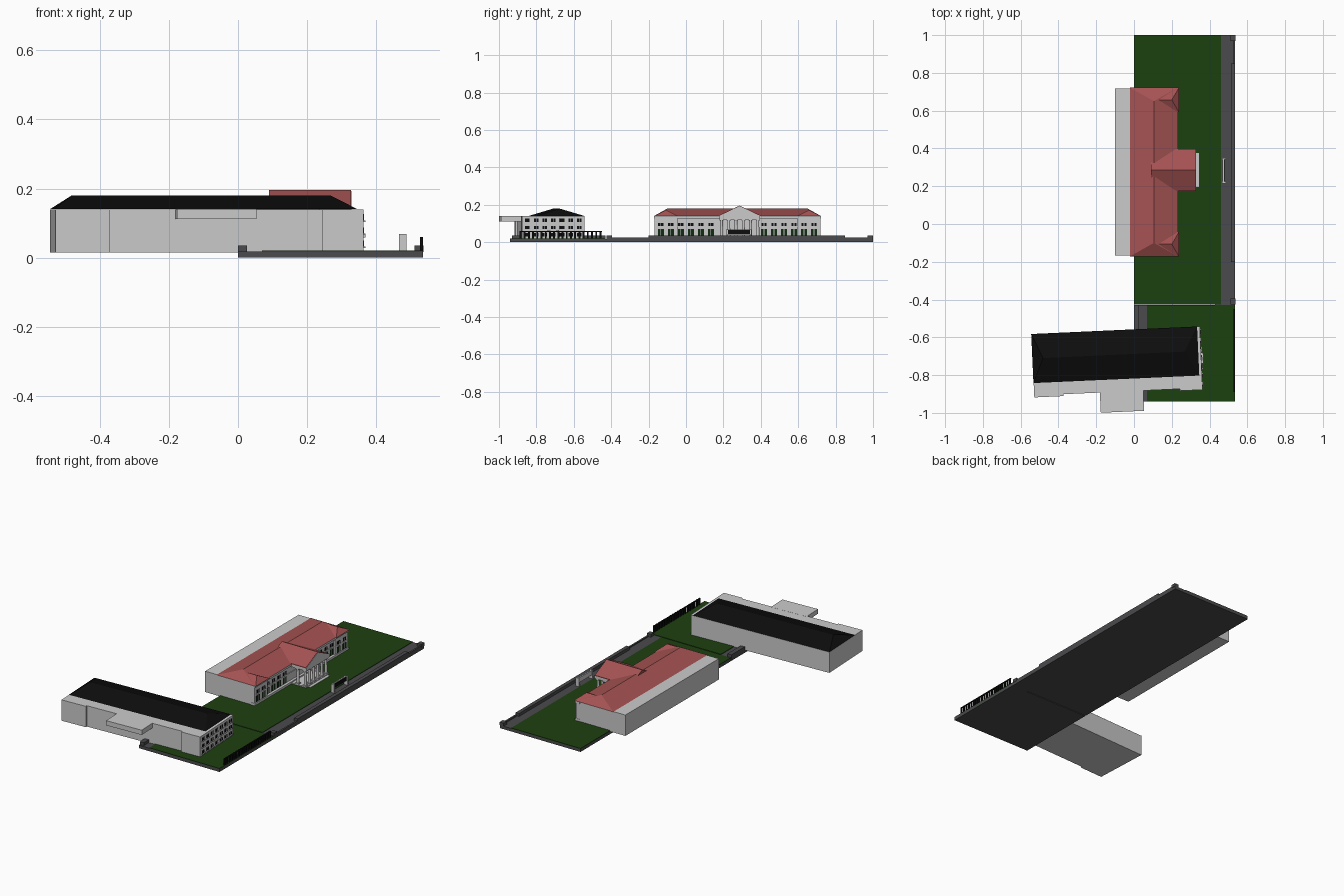
import bpy, bmesh, math
from mathutils import Matrix


def material(name, rgb):
    m = bpy.data.materials.new(name)
    m.diffuse_color = (*rgb, 1)
    return m


RED = material("red_tile", (0.38, 0.085, 0.085))
BLACK = material("black", (0.004, 0.004, 0.004))
GREEN = material("grass", (0.012, 0.052, 0.005))
GLASS = material("green_glass", (0.006, 0.025, 0.006))
STONE = material("dark_stone", (0.07, 0.07, 0.075))


def finish(name, bm, mat=None, matrix=None):
    bmesh.ops.recalc_face_normals(bm, faces=bm.faces)
    me = bpy.data.meshes.new(name)
    bm.to_mesh(me)
    bm.free()
    ob = bpy.data.objects.new(name, me)
    bpy.context.collection.objects.link(ob)
    if mat:
        me.materials.append(mat)
    if matrix:
        ob.matrix_world = matrix
    return ob


def boxes(name, spans, mat=None, matrix=None):
    """One object from boxes given as (x0, x1, y0, y1, z0, z1)."""
    bm = bmesh.new()
    for x0, x1, y0, y1, z0, z1 in spans:
        m = Matrix.Translation(((x0 + x1) / 2, (y0 + y1) / 2, (z0 + z1) / 2))
        m = m @ Matrix.Diagonal((x1 - x0, y1 - y0, z1 - z0, 1))
        bmesh.ops.create_cube(bm, size=1, matrix=m)
    return finish(name, bm, mat, matrix)


def hip_roof(name, base, ridge, z0, z1, mat, matrix=None):
    """Roof over a rectangle (x0, x1, y0, y1) rising to a ridge between two points."""
    x0, x1, y0, y1 = base
    bm = bmesh.new()
    for x, y in ((x0, y0), (x1, y0), (x1, y1), (x0, y1)):
        bm.verts.new((x, y, z0))
    for x, y in ridge:
        bm.verts.new((x, y, z1))
    v = list(bm.verts)
    a, b, c, d, e, f = v
    if abs(ridge[0][0] - ridge[1][0]) > abs(ridge[0][1] - ridge[1][1]):
        faces = ((a, b, f, e), (c, d, e, f), (b, c, f), (d, a, e))
    else:
        faces = ((b, c, f, e), (d, a, e, f), (a, b, e), (c, d, f))
    for face in faces + ((a, d, c, b),):
        bm.faces.new(face)
    return finish(name, bm, mat, matrix)


def prism_x(name, profile, x0, x1, mat=None):
    """Extrude a (y, z) profile along x."""
    bm = bmesh.new()
    f = bm.faces.new([bm.verts.new((x0, y, z)) for y, z in profile])
    ext = bmesh.ops.extrude_face_region(bm, geom=[f])["geom"]
    bmesh.ops.translate(bm, vec=(x1 - x0, 0, 0),
                        verts=[g for g in ext if isinstance(g, bmesh.types.BMVert)])
    return finish(name, bm, mat)


# Ground slabs, with the narrow gap between the two plots
boxes("ground_slabs", [(0, 0.535, -0.425, 1, 0, 0.018),
                       (0, 0.535, -0.94, -0.43, 0, 0.018),
                       (0.43, 0.535, -0.432, -0.423, 0, 0.018)], STONE)
boxes("lawns", [(0, 0.46, -0.425, 1, 0.017, 0.021),
                (0.07, 0.535, -0.94, -0.43, 0.017, 0.021)], GREEN)

# Street wall, corner posts and kerbs
boxes("street_wall", [(0.513, 0.535, -0.2, 0.85, 0.017, 0.036),
                      (0.525, 0.535, 0.85, 1, 0.017, 0.026),
                      (0.525, 0.535, -0.425, -0.2, 0.017, 0.024),
                      (0.51, 0.537, 0.97, 1, 0.017, 0.036),
                      (0.51, 0.537, -0.425, -0.395, 0.017, 0.036)], STONE)
boxes("side_wall", [(0, 0.026, -0.56, -0.43, 0.017, 0.036),
                    (0, 0.026, -0.93, -0.88, 0.017, 0.036)], STONE)

# Sign board without writing
boxes("sign_frame", [(0.468, 0.476, 0.215, 0.35, 0.04, 0.068),
                     (0.465, 0.488, 0.215, 0.224, 0.018, 0.068),
                     (0.465, 0.488, 0.341, 0.35, 0.018, 0.068)])
boxes("sign_panel", [(0.475, 0.48, 0.224, 0.341, 0.043, 0.065)], BLACK)

# Street fence of the second plot
fence = [(0.527, 0.535, -0.89, -0.45, 0.055, 0.059)]
for i in range(20):
    y = -0.89 + i * 0.0225
    fence.append((0.527, 0.535, y, y + 0.010, 0.02, 0.06))
boxes("street_fence", fence, BLACK)

# Main building: body with end pavilions
boxes("main_body", [(-0.1, 0.216, -0.168, 0.718, 0.015, 0.14)])
boxes("main_pavilions", [(0.21, 0.226, -0.168, -0.045, 0.015, 0.138),
                         (0.21, 0.226, 0.595, 0.718, 0.015, 0.138)])
boxes("main_cornice", [(0.2, 0.232, -0.172, 0.722, 0.128, 0.14)])
boxes("main_plinth", [(0.2, 0.231, -0.17, 0.72, 0.015, 0.034),
                      (0.2, 0.22, -0.04, 0.59, 0.079, 0.083)])

# Main windows: green ground floor, black upper floor, mirrored about the portico
lower, upper, bars = [], [], []
for i in range(6):
    for s in (-1, 1):
        y = 0.275 + s * (0.142 + i * 0.0535)
        x = 0.228 if i > 3 else 0.218
        lower.append((x - 0.005, x, y - 0.016, y + 0.016, 0.036, 0.071))
        upper.append((x - 0.005, x, y - 0.014, y + 0.014, 0.086, 0.104))
        bars.append((x - 0.005, x + 0.002, y - 0.0015, y + 0.0015, 0.036, 0.104))
        bars.append((x - 0.005, x + 0.002, y - 0.018, y + 0.018, 0.083, 0.086))
boxes("main_lower_windows", lower, GLASS)
boxes("main_upper_windows", upper, BLACK)
boxes("main_window_bars", bars)

# Main roof and the small hips over the pavilions
hip_roof("main_roof", (-0.022, 0.232, -0.172, 0.722), ((0.105, -0.10), (0.105, 0.65)),
         0.14, 0.18, RED)
for n, y in (("south", -0.107), ("north", 0.657)):
    hip_roof("pavilion_roof_" + n, (0.12, 0.238, y - 0.065, y + 0.065),
             ((0.12, y), (0.20, y)), 0.14, 0.172, RED)

# Portico with pediment and columns
PY = 0.287
prism_x("portico_roof", [(PY - 0.111, 0.139), (PY + 0.111, 0.139), (PY + 0.111, 0.143),
                         (PY, 0.196), (PY - 0.111, 0.143)], 0.09, 0.327, RED)
prism_x("pediment", [(PY - 0.109, 0.122), (PY + 0.109, 0.122), (PY + 0.109, 0.141),
                     (PY, 0.193), (PY - 0.109, 0.141)], 0.21, 0.329)
boxes("portico_base", [(0.21, 0.328, PY - 0.109, PY + 0.109, 0.018, 0.027),
                       (0.32, 0.345, PY - 0.09, PY + 0.09, 0.018, 0.023)])
bm = bmesh.new()
caps = []
for i in range(6):
    y = PY - 0.097 + i * 0.0388
    for x in ((0.314, 0.265) if i in (0, 5) else (0.314,)):
        bmesh.ops.create_cone(bm, cap_ends=True, segments=12, radius1=0.0085, radius2=0.007,
                              depth=0.1, matrix=Matrix.Translation((x, y, 0.075)))
        for z in (0.026, 0.116):
            caps.append((x - 0.011, x + 0.011, y - 0.011, y + 0.011, z, z + 0.007))
finish("portico_columns", bm)
boxes("column_caps", caps)

# Second building, turned slightly; local x runs along its length
T = Matrix.Translation((-0.09, -0.73, 0)) @ Matrix.Rotation(math.radians(2.6), 4, 'Z')
boxes("hall_body", [(-0.446, 0.446, -0.158, 0.168, 0.015, 0.14),
                    (-0.446, -0.29, -0.168, -0.15, 0.015, 0.14),
                    (0.326, 0.446, -0.168, -0.15, 0.015, 0.14)], None, T)
hip_roof("hall_roof", (-0.447, 0.432, -0.092, 0.168), ((-0.39, 0.038), (0.36, 0.038)),
         0.1402, 0.18, BLACK, T)
boxes("hall_canopy", [(-0.098, 0.132, -0.265, -0.15, 0.112, 0.1405)], None, T)

# Second building windows on the street end
panes, sills = [], []
for i in range(7):
    y = -0.138 + i * 0.0462
    for z in (0.032, 0.07, 0.108):
        panes.append((0.443, 0.448, y - 0.012, y + 0.012, z, z + 0.018))
        sills.append((0.443, 0.452, y - 0.015, y + 0.015, z - 0.004, z))
        sills.append((0.443, 0.449, y - 0.001, y + 0.001, z, z + 0.018))
boxes("hall_windows", panes, BLACK, T)
boxes("hall_sills", sills, None, T)
boxes("hall_porch", [(0.44, 0.458, -0.03, 0.03, 0.058, 0.066)], None, T)
